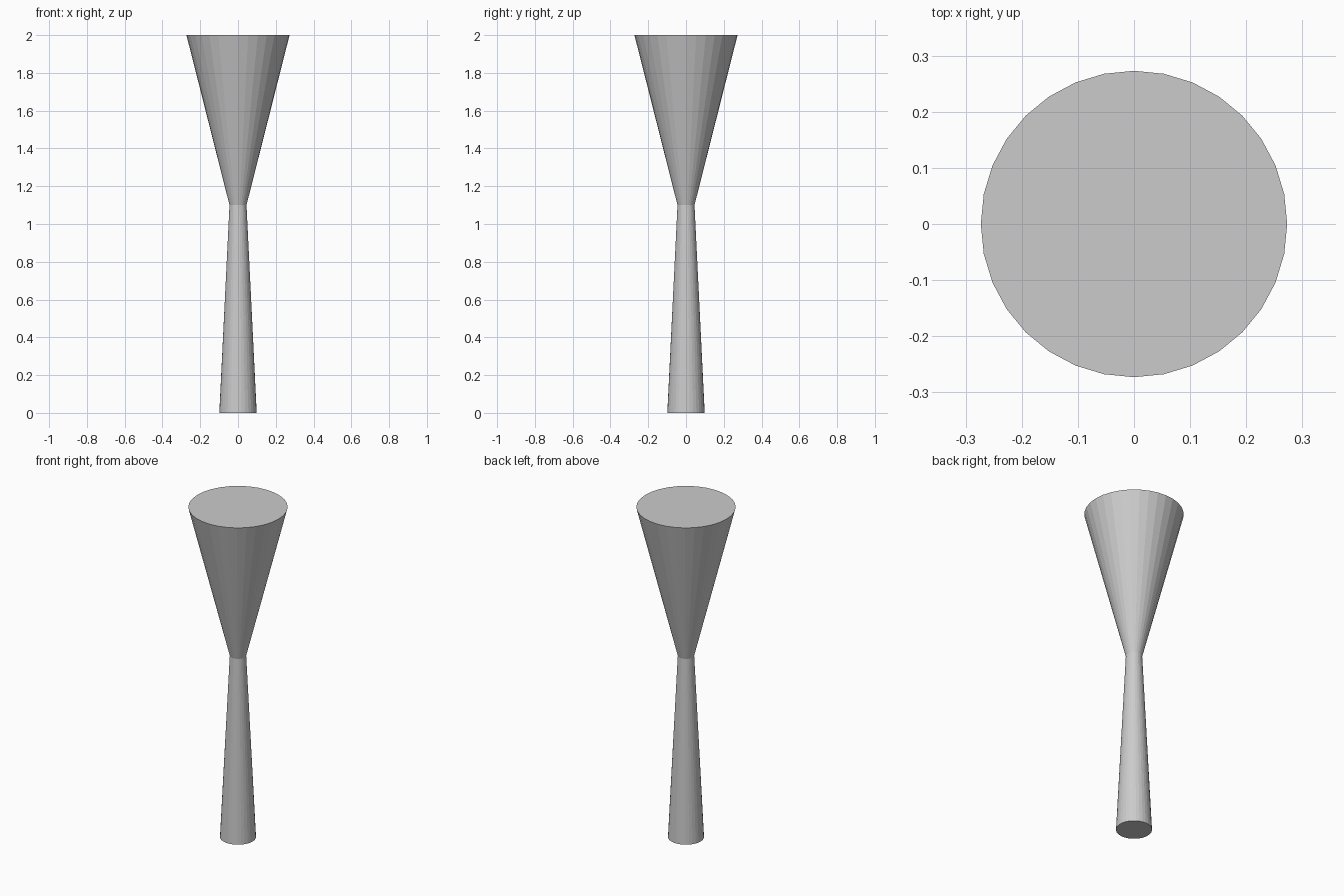
import bpy

if "Cube" in bpy.data.objects:
    bpy.data.objects.remove(bpy.data.objects["Cube"])

SIDES = 32
WAIST_Z, WAIST_R = 1.10, 0.045


def frustum(name, r_bottom, r_top, z_bottom, z_top):
    bpy.ops.mesh.primitive_cone_add(
        vertices=SIDES, radius1=r_bottom, radius2=r_top,
        depth=z_top - z_bottom, location=(0, 0, (z_bottom + z_top) / 2))
    bpy.context.object.name = name


# Tapered stem, narrowing upward
frustum("stem", 0.099, WAIST_R, 0.0, WAIST_Z)

# Flared head with a flat top
frustum("flared_head", WAIST_R, 0.273, WAIST_Z, 2.0)
